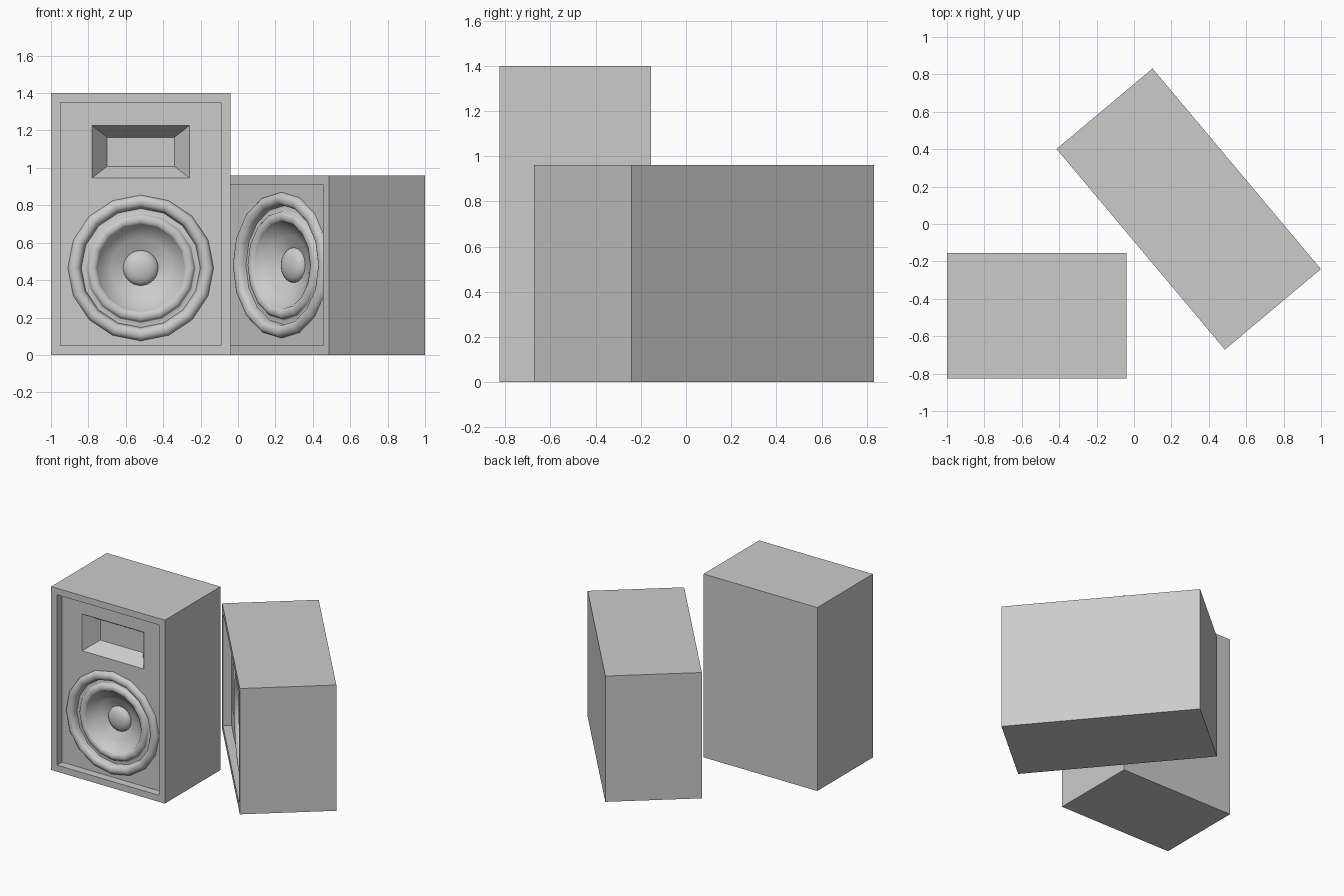
import bpy
import bmesh
from math import cos, sin, pi, radians
from mathutils import Matrix

cube = bpy.data.objects.get("Cube")
if cube:
    bpy.data.objects.remove(cube, do_unlink=True)

# Cabinet size and main positions, measured from the cabinet centre
WIDTH, DEPTH, HEIGHT = 0.96, 0.67, 1.40
FRONT = -DEPTH / 2
BORDER, RECESS = 0.05, 0.06
PANEL = FRONT + RECESS
WOOFER_Z, HORN_Z = -0.235, 0.386
SIDES = 16

grey = bpy.data.materials.new("light grey")
grey.use_nodes = True
colour = (0.6, 0.6, 0.6, 1)
grey.diffuse_color = colour
grey.node_tree.nodes["Principled BSDF"].inputs["Base Color"].default_value = colour


def finish(name, bm):
    bmesh.ops.remove_doubles(bm, verts=bm.verts, dist=1e-5)
    bmesh.ops.recalc_face_normals(bm, faces=bm.faces)
    mesh = bpy.data.meshes.new(name)
    bm.to_mesh(mesh)
    bm.free()
    mesh.materials.append(grey)
    obj = bpy.data.objects.new(name, mesh)
    bpy.context.collection.objects.link(obj)
    return obj


def tapered_box(name, front_size, back_size, y_front, y_back, z=0):
    """Box whose front and back rectangles may differ in size."""
    bm = bmesh.new()
    bmesh.ops.create_cube(bm, size=1)
    for v in bm.verts:
        w, h = front_size if v.co.y < 0 else back_size
        v.co = (v.co.x * w, y_front if v.co.y < 0 else y_back, v.co.z * h + z)
    return finish(name, bm)


def lathe(name, profile, sides):
    """Turn (radius, depth behind the cabinet front) points about the woofer axis."""
    bm = bmesh.new()
    rings = []
    for r, d in profile:
        rings.append([bm.verts.new((r * cos(2 * pi * i / sides), FRONT + d,
                                    WOOFER_Z + r * sin(2 * pi * i / sides)))
                      for i in range(sides)])
    for a, b in zip(rings, rings[1:]):
        for i in range(sides):
            j = (i + 1) % sides
            bm.faces.new((a[i], a[j], b[j], b[i]))
    return finish(name, bm)


def bulge(r_out, r_in, base, height, steps=8):
    """Half-round rubber bead between two radii."""
    mid, half = (r_out + r_in) / 2, (r_out - r_in) / 2
    return [(mid + half * cos(pi * k / steps), base - height * sin(pi * k / steps))
            for k in range(steps + 1)]


def smooth(obj, angle):
    bpy.ops.object.select_all(action="DESELECT")
    obj.select_set(True)
    bpy.context.view_layer.objects.active = obj
    bpy.ops.object.shade_smooth_by_angle(angle=radians(angle))


# Cabinet with recessed baffle, horn opening and woofer pocket
cabinet = tapered_box("cabinet", (WIDTH, HEIGHT), (WIDTH, HEIGHT), FRONT, -FRONT)
opening = (WIDTH - 2 * BORDER, HEIGHT - 2 * BORDER)
cutters = [
    tapered_box("recess_cutter", opening, opening, FRONT - 0.1, PANEL),
    tapered_box("horn_cutter", (0.55, 0.304), (0.36, 0.155),
                PANEL - 0.02, PANEL + 0.105, HORN_Z),
    lathe("woofer_cutter", [(0, 0.03), (0.35, 0.03), (0.35, 0.24), (0, 0.24)], SIDES),
]
for cutter in cutters:
    cutter.hide_render = True
    cut = cabinet.modifiers.new(cutter.name, "BOOLEAN")
    cut.operation = "DIFFERENCE"
    cut.solver = "EXACT"
    cut.object = cutter
bpy.context.view_layer.objects.active = cabinet
for cutter in cutters:
    bpy.ops.object.modifier_apply(modifier=cutter.name)
    bpy.data.objects.remove(cutter, do_unlink=True)

# Woofer: outer trim ring, inner surround, cone
profile = bulge(0.39, 0.322, RECESS, 0.03)
profile += [(0.318, 0.078), (0.295, 0.078)]
profile += bulge(0.29, 0.232, 0.075, 0.022)
profile += [(0.16, 0.115), (0.085, 0.15)]
woofer = lathe("woofer", profile, SIDES)
smooth(woofer, 50)

# Domed dust cap
steps = 6
cap_profile = [(0.094 * cos(pi / 2 * k / steps), 0.146 - 0.045 * sin(pi / 2 * k / steps))
               for k in range(steps + 1)]
dust_cap = lathe("dust_cap", cap_profile, 2 * SIDES)
smooth(dust_cap, 60)

# One speaker stands upright, its twin lies on its side and is turned
upright = Matrix.Translation((-0.52, -0.49, HEIGHT / 2))
lying = (Matrix.Translation((0.2925, 0.08, WIDTH / 2))
         @ Matrix.Rotation(radians(-50), 4, "Z") @ Matrix.Rotation(radians(-90), 4, "Y"))
for part in (cabinet, woofer, dust_cap):
    twin = part.copy()
    bpy.context.collection.objects.link(twin)
    base = part.name
    part.name = "upright_" + base
    twin.name = "lying_" + base
    part.matrix_world = upright
    twin.matrix_world = lying
